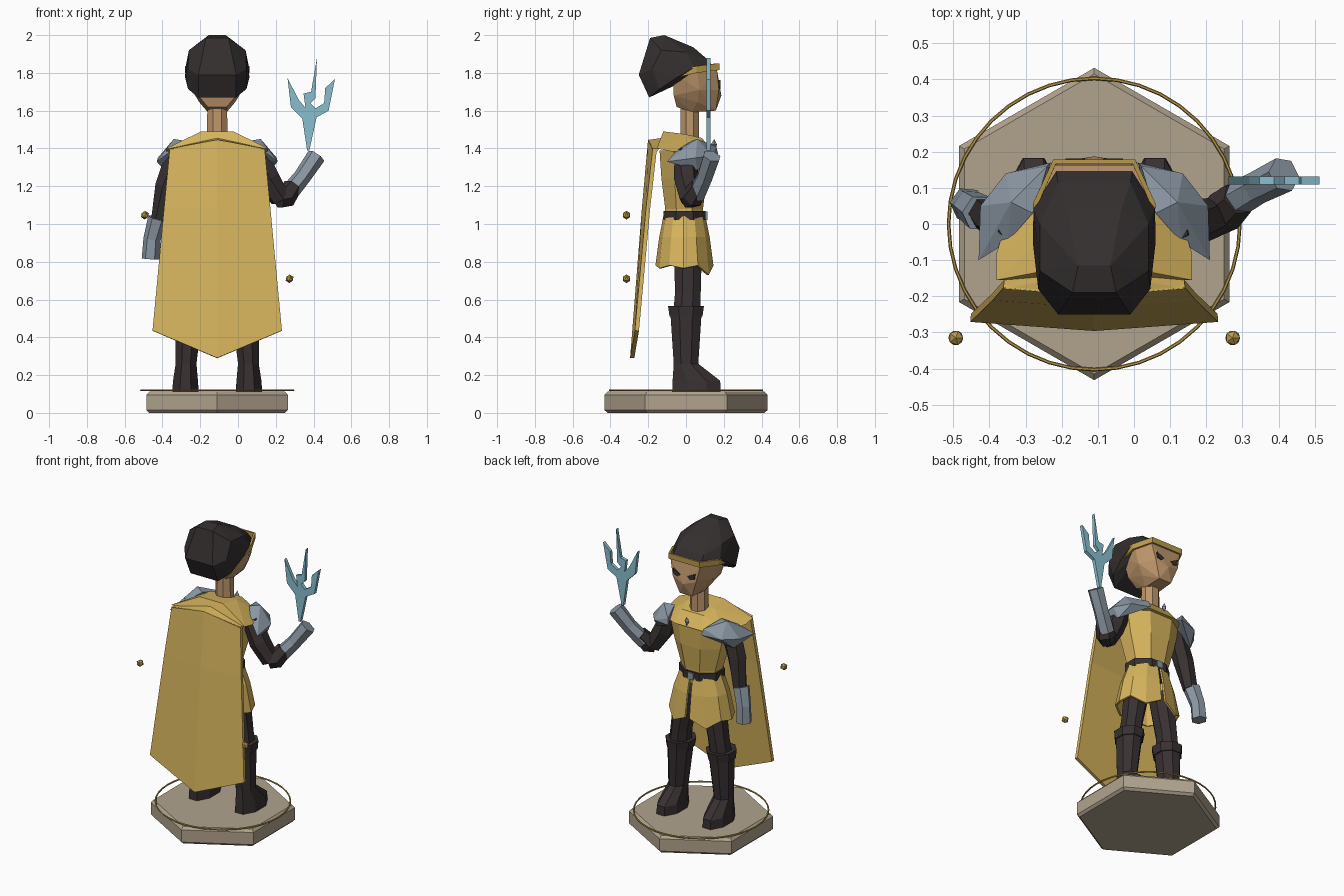
import bpy, bmesh, math
from mathutils import Vector

cube = bpy.data.objects.get("Cube")
if cube:
    bpy.data.objects.remove(cube, do_unlink=True)

CX = -0.11  # the figure's own centre line


def material(name, rgb):
    m = bpy.data.materials.new(name)
    m.use_nodes = True
    m.diffuse_color = (*rgb, 1)
    bsdf = m.node_tree.nodes["Principled BSDF"]
    bsdf.inputs["Base Color"].default_value = (*rgb, 1)
    bsdf.inputs["Roughness"].default_value = 0.8
    return m


CLOTH = material("yellow_cloth", (0.68, 0.46, 0.11))
GOLD = material("gold_trim", (0.50, 0.33, 0.07))
DARK = material("dark_leather", (0.040, 0.030, 0.031))
HAIR = material("dark_hair", (0.034, 0.028, 0.028))
SKIN = material("skin", (0.52, 0.31, 0.15))
STEEL = material("blue_grey_steel", (0.26, 0.31, 0.37))
ICE = material("pale_blue_energy", (0.25, 0.52, 0.62))
STONE = material("stone", (0.44, 0.37, 0.27))


def finish(name, bm, mat):
    bmesh.ops.recalc_face_normals(bm, faces=bm.faces[:])
    me = bpy.data.meshes.new(name)
    bm.to_mesh(me)
    bm.free()
    me.materials.append(mat)
    ob = bpy.data.objects.new(name, me)
    ob.location.x = CX
    bpy.context.collection.objects.link(ob)
    return ob


def mirrored(pts):
    return pts + [(-x, y, z) for x, y, z in pts if x]


def hull(name, pts, mat):
    bm = bmesh.new()
    for p in pts:
        bm.verts.new(p)
    bmesh.ops.convex_hull(bm, input=bm.verts[:])
    loose = [v for v in bm.verts if not v.link_faces]
    bmesh.ops.delete(bm, geom=loose, context="VERTS")
    return finish(name, bm, mat)


def skin_rings(name, rings, mat, caps=True, closed=True):
    """Bridge equal-length rings of points."""
    bm = bmesh.new()
    rows = [[bm.verts.new(p) for p in r] for r in rings]
    n = len(rows[0])
    for a, b in zip(rows, rows[1:]):
        for i in range(n if closed else n - 1):
            j = (i + 1) % n
            bm.faces.new((a[i], a[j], b[j], b[i]))
    if caps:
        bm.faces.new(rows[0])
        bm.faces.new(rows[-1])
    return finish(name, bm, mat)


def loft(name, sections, mat, n=8):
    """Sections are (x, y, z, half width, half depth)."""
    rings = []
    for x, y, z, rx, ry in sections:
        angles = [math.tau * (i + 0.5) / n for i in range(n)]
        k = 1 / math.cos(math.pi / n)
        rings.append([(x + k * rx * math.cos(a), y + k * ry * math.sin(a), z) for a in angles])
    return skin_rings(name, rings, mat)


def tube(name, path, radii, mat, n=6):
    pts = [Vector(p) for p in path]
    rings = []
    for i, p in enumerate(pts):
        d = pts[min(i + 1, len(pts) - 1)] - pts[max(i - 1, 0)]
        q = d.to_track_quat("Z", "Y")
        ring = [Vector((math.cos(math.tau * k / n), math.sin(math.tau * k / n), 0)) for k in range(n)]
        rings.append([p + q @ (v * radii[i]) for v in ring])
    return skin_rings(name, rings, mat)


def plate(name, outline, y, depth, mat):
    """Upright plate: an (x, z) outline given thickness along y."""
    return skin_rings(name, [[(x, yy, z) for x, z in outline] for yy in (y - depth / 2, y + depth / 2)], mat)


def thicken(ob, t):
    mod = ob.modifiers.new("thickness", "SOLIDIFY")
    mod.thickness = t
    mod.offset = 0


# Hexagonal plinth with chamfered edges, and the ring lying on it
hexa = [math.tau * i / 6 + math.pi / 6 for i in range(6)]
skin_rings("plinth", [[(r * math.cos(a), r * math.sin(a), z) for a in hexa]
                      for r, z in ((0.415, 0), (0.432, 0.015), (0.432, 0.095), (0.415, 0.112))], STONE)
bpy.ops.mesh.primitive_torus_add(major_radius=0.403, minor_radius=0.005, major_segments=40,
                                 minor_segments=6, location=(CX, 0, 0.12))
bpy.context.object.name = "plinth_ring"
bpy.context.object.data.materials.append(GOLD)

# Legs, boots, cuffs and pauldrons
for side, s in (("left", 1), ("right", -1)):
    loft(side + "_boot", [(s * 0.168, 0.055, 0.112, 0.07, 0.128), (s * 0.168, 0.055, 0.17, 0.066, 0.126),
                          (s * 0.165, 0.0, 0.26, 0.055, 0.065), (s * 0.15, 0.0, 0.52, 0.072, 0.082)], DARK)
    loft(side + "_boot_cuff", [(s * 0.15, 0, 0.51, 0.078, 0.087), (s * 0.147, 0, 0.565, 0.085, 0.095)], DARK)
    loft(side + "_leg", [(s * 0.147, 0.005, 0.55, 0.062, 0.07), (s * 0.135, 0.01, 0.64, 0.06, 0.068),
                         (s * 0.09, 0.01, 0.9, 0.075, 0.075)], DARK)
    hull(side + "_pauldron", [(s * x, y, z) for x, y, z in (
        (0.32, -0.10, 1.33), (0.315, 0.05, 1.35), (0.28, 0.06, 1.285), (0.245, 0.14, 1.36), (0.12, 0.17, 1.37),
        (0.13, 0.16, 1.41), (0.23, 0.06, 1.45), (0.17, 0.03, 1.44), (0.24, -0.05, 1.39))], STEEL)

# Tunic body, shoulder mantle, belt and buckle
loft("tunic_body", [(0, -0.01, 1.02, 0.125, 0.1), (0, -0.01, 1.08, 0.125, 0.1),
                    (0, -0.01, 1.24, 0.17, 0.12), (0, -0.01, 1.39, 0.2, 0.13)], CLOTH)
hull("mantle", mirrored([(0.27, -0.155, 1.40), (0.27, -0.08, 1.385), (0.22, 0.08, 1.38), (0.1, 0.14, 1.38),
                         (0.085, -0.12, 1.49), (0.1, 0.0, 1.475), (0.08, 0.085, 1.455)]), CLOTH)
loft("belt", [(0, -0.008, 1.02, 0.136, 0.11), (0, -0.008, 1.07, 0.136, 0.11)], DARK)
plate("belt_buckle", [(-0.02, 1.022), (0.02, 1.022), (0.02, 1.066), (-0.02, 1.066)], 0.108, 0.009, STEEL)

# Flared skirt, slit at the front, with a dipping hem
steps = 12
rows = []
for z, rx, ry in ((1.04, 0.132, 0.106), (0.93, 0.175, 0.128), (0.78, 0.21, 0.148)):
    row = []
    for i in range(steps + 1):
        a = math.radians(94 + 352 * i / steps)
        dip = (0.05 if i in (1, steps - 1) else 0.015 * (i % 2)) if z < 0.8 else 0
        row.append((rx * math.cos(a), -0.008 + ry * math.sin(a), z - dip))
    rows.append(row)
thicken(skin_rings("skirt", rows, CLOTH, caps=False, closed=False), 0.012)

# Cape: folded down the middle with a pointed hem
# Rows are half width, side y, side z, middle y, middle z
cape_rows = [[(-w, ys, zs), (0, yc, zc), (w, ys, zs)] for w, ys, zs, yc, zc in (
    (0.25, -0.165, 1.40, -0.19, 1.445), (0.28, -0.2, 1.09, -0.222, 1.09),
    (0.342, -0.26, 0.435, -0.285, 0.29))]
thicken(skin_rings("cape", cape_rows, CLOTH, caps=False, closed=False), 0.022)
hull("cape_collar", mirrored([(0.25, -0.18, 1.40), (0.25, -0.14, 1.40), (0, -0.2, 1.445), (0, -0.13, 1.455),
                              (0.25, -0.16, 1.375), (0, -0.18, 1.40)]), CLOTH)

# Brooch
hull("brooch", mirrored([(0.016, 0.148, 1.42), (0, 0.165, 1.42), (0, 0.13, 1.42),
                         (0, 0.15, 1.45), (0, 0.15, 1.39)]), STEEL)

# Arms: one hanging, one raised
tube("right_arm", [(-0.21, 0.0, 1.38), (-0.27, 0.01, 1.2), (-0.305, 0.03, 1.02)], [0.062, 0.06, 0.045], DARK)
tube("right_gauntlet", [(-0.315, 0.03, 1.03), (-0.345, 0.05, 0.92), (-0.352, 0.055, 0.815)],
     [0.052, 0.046, 0.048], STEEL)
tube("left_upper_arm", [(0.21, 0.0, 1.38), (0.27, 0.0, 1.24), (0.335, 0.02, 1.13)], [0.06, 0.065, 0.055], DARK)
tube("left_elbow", [(0.325, 0.01, 1.13), (0.36, 0.035, 1.14), (0.40, 0.07, 1.2)], [0.05, 0.06, 0.05], DARK)
tube("left_gauntlet", [(0.372, 0.055, 1.155), (0.45, 0.1, 1.25), (0.525, 0.137, 1.36)],
     [0.05, 0.046, 0.05], STEEL)

# Forked bolt held in the raised hand
bolt = [(.476, 1.39), (.45, 1.56), (.39, 1.62), (.372, 1.773), (.43, 1.66), (.467, 1.615), (.457, 1.69),
        (.497, 1.70), (.528, 1.88), (.52, 1.665), (.493, 1.64), (.52, 1.612), (.566, 1.64), (.572, 1.72),
        (.623, 1.767), (.59, 1.60), (.526, 1.565), (.488, 1.39)]
plate("forked_bolt", bolt, 0.12, 0.022, ICE)

# Neck, head and eyes
loft("neck", [(0, 0.02, 1.42, 0.055, 0.05), (0, 0.02, 1.64, 0.052, 0.048)], SKIN)
hull("head", mirrored([(0.11, 0.163, 1.82), (0.155, 0.06, 1.82), (0.14, -0.07, 1.8), (0.085, 0.174, 1.71),
                       (0.135, 0.07, 1.71), (0.1, -0.065, 1.68), (0, 0.187, 1.68), (0.095, 0.06, 1.645),
                       (0.045, 0.158, 1.60), (0.05, 0.03, 1.592), (0.05, -0.05, 1.62)]), SKIN)
for side, s in (("left", 1), ("right", -1)):
    plate(side + "_eye", [(s * x, z) for x, z in ((0.025, 1.735), (0.08, 1.762), (0.075, 1.725), (0.045, 1.715))],
          0.177, 0.009, DARK)

# Headband
half = [(0.15, -0.09, 1.765), (0.163, 0.055, 1.80), (0.11, 0.172, 1.815)]
path = half + [(-x, y, z) for x, y, z in reversed(half)]
thicken(skin_rings("headband", [path, [(x, y, z + 0.036) for x, y, z in path]], GOLD,
                   caps=False, closed=False), 0.014)

# Swept-back hair
hull("hair", mirrored([(0.1, -0.195, 1.67), (0.155, -0.14, 1.715), (0.1, -0.25, 1.79), (0.155, -0.18, 1.82),
                       (0.17, -0.05, 1.775), (0.168, 0.045, 1.83), (0.105, 0.145, 1.83), (0.1, 0.115, 1.87),
                       (0.15, 0.0, 1.91), (0.15, -0.13, 1.92), (0.075, 0.04, 1.935), (0.06, -0.19, 1.985),
                       (0.045, -0.115, 2.0)]), HAIR)

# Floating orbs behind the figure
for name, x, z in (("upper_orb", -0.493, 1.047), ("lower_orb", 0.273, 0.71)):
    bpy.ops.mesh.primitive_ico_sphere_add(subdivisions=1, radius=0.023, location=(x, -0.315, z))
    bpy.context.object.name = name
    bpy.context.object.data.materials.append(GOLD)
